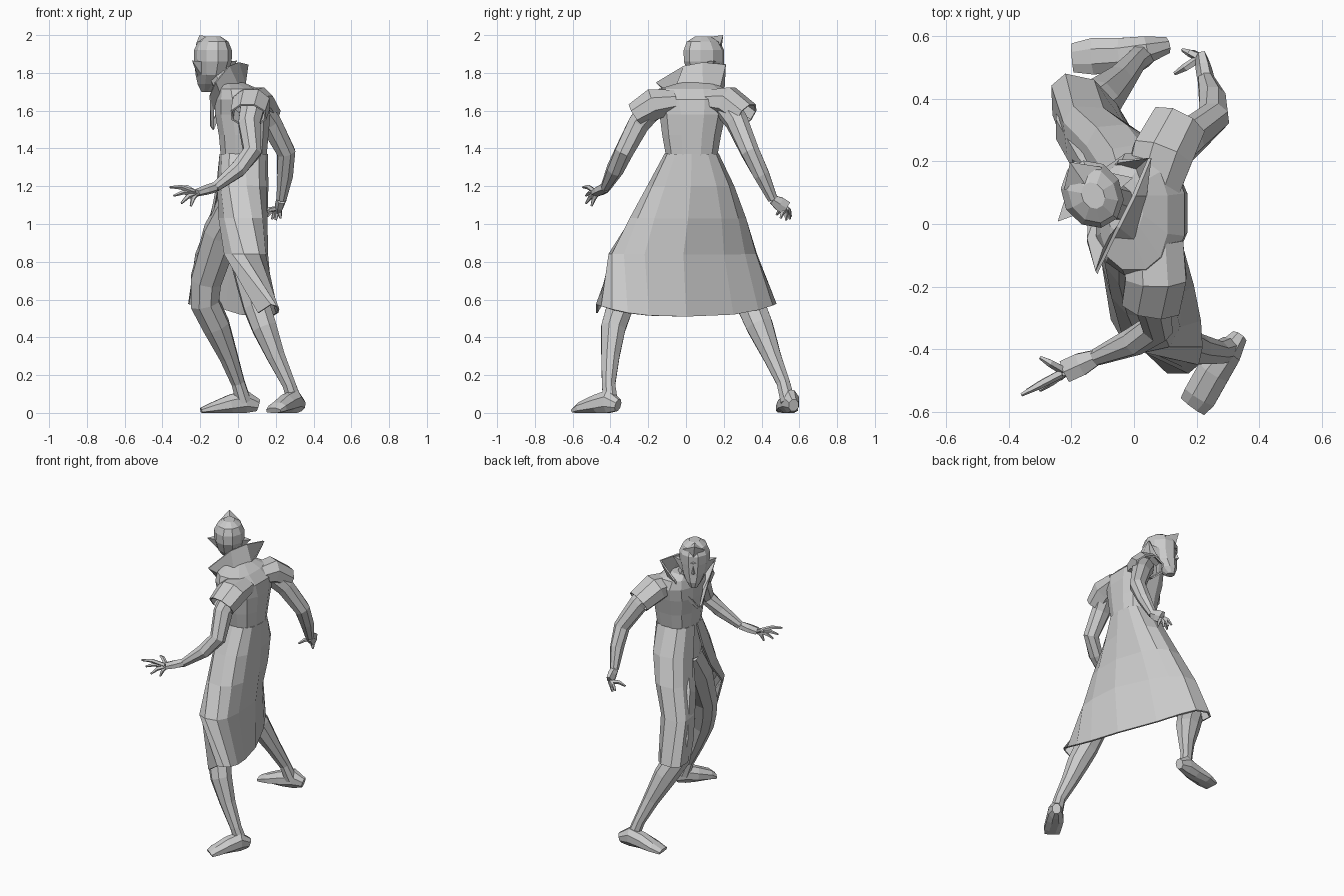
import bpy
import bmesh
from math import cos, sin, pi, radians, copysign
from mathutils import Vector

old = bpy.data.objects.get("Cube")
if old:
    bpy.data.objects.remove(old, do_unlink=True)

grey = bpy.data.materials.new("plain grey")
grey.use_nodes = True
grey.diffuse_color = (.6, .6, .6, 1)
grey.node_tree.nodes["Principled BSDF"].inputs["Base Color"].default_value = grey.diffuse_color


def loft(name, rings, closed=True, caps=True, thickness=0):
    """Skin a list of equal-length point rows into one flat-shaded object."""
    bm = bmesh.new()
    rows = [[bm.verts.new((p[0], p[1], max(p[2], 0))) for p in ring] for ring in rings]
    count = len(rows[0])
    for low, high in zip(rows, rows[1:]):
        for i in range(count if closed else count - 1):
            j = (i + 1) % count
            bm.faces.new((low[i], low[j], high[j], high[i]))
    if closed and caps:
        bm.faces.new(rows[0][::-1])
        bm.faces.new(rows[-1])
    bmesh.ops.recalc_face_normals(bm, faces=bm.faces)
    mesh = bpy.data.meshes.new(name)
    bm.to_mesh(mesh)
    bm.free()
    mesh.materials.append(grey)
    obj = bpy.data.objects.new(name, mesh)
    bpy.context.collection.objects.link(obj)
    if thickness:
        solid = obj.modifiers.new("cloth thickness", "SOLIDIFY")
        solid.thickness = thickness
        solid.offset = 0
    return obj


def tube(name, path, sides=8, reference=(1, 0, 0), caps=True, thickness=0):
    """Limb along a path of (x, y, z, side radius, up radius)."""
    points = [Vector(p[:3]) for p in path]
    rings = []
    for i, p in enumerate(path):
        ahead = points[min(i + 1, len(points) - 1)] - points[max(i - 1, 0)]
        side = ahead.cross(Vector(reference)).normalized()
        up = side.cross(ahead).normalized()
        angles = [(k + .5) * 2 * pi / sides for k in range(sides)]
        rings.append([points[i] + side * p[3] * cos(a) + up * p[-1] * sin(a) for a in angles])
    return loft(name, rings, True, caps, thickness)


def soft(value, power):
    return copysign(abs(value) ** power, value)


# Upper body of the coat: (height, centre x, centre y, half depth, half width)
torso = [(1.12, .02, .02, .1, .15), (1.24, .025, .025, .11, .15),
         (1.36, .03, .03, .125, .14), (1.47, .03, .03, .135, .16),
         (1.58, .025, .035, .15, .18), (1.66, .02, .03, .145, .2),
         (1.715, .0, .03, .11, .18), (1.75, -.03, .06, .06, .09)]
loft("coat_body", [[(cx + rx * soft(cos(a), .8), cy + ry * soft(sin(a), .8), z)
                    for a in [(k + .5) * pi / 6 for k in range(12)]]
                   for z, cx, cy, rx, ry in torso])

# Open coat skirt: the right panel swings forward, the left one back
# (height, centre x, centre y, half depth, half width, right lean, left lean, right wrap, left wrap)
skirt = [(1.37, .03, .03, .122, .138, 0, 0, 178, 178),
         (1.2, .025, .025, .13, .225, -.1, 0, 172, 172),
         (1.03, .02, .01, .13, .305, -.27, -.06, 162, 162),
         (.84, .01, -.015, .13, .39, -.42, -.1, 150, 140),
         (.575, 0, 0, .13, .475, -.42, -.3, 140, 98)]
rows = []
for z, cx, cy, rx, ry, right, left, right_wrap, left_wrap in skirt:
    row = []
    for k in range(-6, 7):
        a = radians(right_wrap if k > 0 else left_wrap) * k / 6
        y = ry * soft(sin(a), .7)
        x = cx + rx * soft(cos(a), .7) + y * (right if y > 0 else left)
        sag = 0
        if z < .6:
            sag = .045 if k == -6 else .065 * max(cos(a), 0) ** 2
        row.append((x, cy + y, z - sag))
    rows.append(row)
loft("coat_skirt", rows, closed=False, thickness=.012)

# Flared collar with two sharp tips, and its lapels
base = [(-.13, .04, 1.5), (-.13, 0, 1.6), (-.09, -.06, 1.68), (0, -.05, 1.73),
        (.035, .09, 1.74), (0, .17, 1.7), (-.09, .14, 1.6), (-.13, .06, 1.5)]
rim = [(-.145, .03, 1.52), (-.15, -.05, 1.68), (-.12, -.155, 1.75), (-.05, -.01, 1.835),
       (0, .09, 1.855), (.05, .21, 1.845), (-.05, .2, 1.73), (-.145, .07, 1.52)]
loft("collar", [base, rim], closed=False, thickness=.012)

# Head turned over the right shoulder
head_centre = Vector((-.133, .095, 0))
face_way = Vector((-.5, .86, 0))
side_way = Vector((.86, .5, 0))


def head_point(across, forward, z):
    return head_centre + side_way * across + face_way * forward + Vector((0, 0, z))


skull = [(1.7, .07, .025, .028), (1.74, .045, .055, .066), (1.79, .015, .08, .096),
         (1.86, 0, .096, .112), (1.92, 0, .097, .113), (1.965, -.005, .076, .092),
         (1.993, -.005, .036, .045)]
loft("head", [[head_point(w * cos(a), shift + l * sin(a), z)
               for a in [k * pi / 5 for k in range(10)]]
              for z, shift, w, l in skull])
tube("neck", [(-.03, .06, 1.66, .07), (-.1, .085, 1.8, .062)])


def spike(name, corners, tip):
    """Pointed piece from a base outline to a tip."""
    tip = Vector(tip)
    loft(name, [corners, [tip.lerp(Vector(c), .03) for c in corners]])


spike("hair_peak", [head_point(-.07, .06, 1.95), head_point(0, .105, 1.91), head_point(.07, .06, 1.95),
                    head_point(0, -.02, 1.985)], head_point(-.01, .125, 2.0))
spike("nose", [head_point(-.02, .09, 1.8), head_point(.02, .09, 1.8),
               head_point(0, .1, 1.87)], head_point(0, .13, 1.81))
spike("brow", [head_point(-.08, .06, 1.87), head_point(.08, .06, 1.87),
               head_point(0, .06, 1.91)], head_point(0, .122, 1.88))
for name, s in (("right_ear", 1), ("left_ear", -1)):
    spike(name, [head_point(s * .075, .03, 1.78), head_point(s * .085, .03, 1.86),
                 head_point(s * .085, -.03, 1.86), head_point(s * .075, -.01, 1.79)],
          head_point(s * .14, -.02, 1.865))

# Arms and short flared sleeves
tube("left_arm", [(.08, -.16, 1.64, .07), (.06, -.25, 1.53, .062), (.075, -.33, 1.38, .052),
                  (.0, -.375, 1.29, .047), (-.12, -.425, 1.195, .028)], reference=(0, 1, 0))
tube("right_arm", [(.09, .2, 1.64, .07), (.17, .27, 1.54, .062), (.255, .34, 1.38, .052),
                   (.25, .4, 1.26, .045), (.23, .46, 1.13, .028)], reference=(0, 1, 0))
tube("left_sleeve", [(.06, -.06, 1.65, .1, .06), (.07, -.17, 1.635, .1, .085),
                     (.055, -.26, 1.575, .095, .07)], reference=(0, 0, 1), caps=False, thickness=.01)
tube("right_sleeve", [(.06, .12, 1.65, .09, .06), (.09, .22, 1.645, .1, .085),
                      (.14, .32, 1.575, .09, .07)], reference=(0, 0, 1), caps=False, thickness=.01)


# Hands: a flat palm, then bent fingers from palm end to tip
def hand(name, wrist, palm, tips, reference):
    wrist, palm = Vector(wrist), Vector(palm)
    tube(name + "_palm", [(*wrist, .028), (*wrist.lerp(palm, .5), .042, .026),
                          (*palm, .042, .02)], 6, reference)
    for number, tip in enumerate(tips):
        tip = Vector(tip)
        root = palm.lerp(tip, .1)
        bend = palm.lerp(tip, .6) + Vector((0, 0, .012))
        tube(name + "_finger_" + str(number + 1),
             [(*root, .015), (*bend, .013), (*tip, .006)], 5, reference)


hand("left_hand", (-.12, -.425, 1.195), (-.22, -.47, 1.165),
     [(-.36, -.545, 1.195), (-.34, -.53, 1.15), (-.3, -.53, 1.11),
      (-.25, -.5, 1.095), (-.3, -.425, 1.195)], (0, 0, 1))
hand("right_hand", (.23, .46, 1.13), (.215, .53, 1.085),
     [(.155, .555, 1.04), (.18, .55, 1.025), (.2, .53, 1.02),
      (.225, .5, 1.03), (.13, .48, 1.05)], (1, 0, 0))

# Legs in a wide stride, right one forward
tube("right_leg", [(0, .09, 1.12, .1), (-.09, .19, .95, .1), (-.17, .31, .7, .088),
                   (-.175, .34, .58, .082), (-.115, .39, .46, .076), (-.05, .455, .3, .052),
                   (0, .515, .16, .038), (.03, .54, .06, .042)])
tube("left_leg", [(.02, -.04, 1.12, .1), (.02, -.15, .95, .1), (.07, -.31, .68, .08),
                  (.1, -.35, .56, .075), (.14, -.385, .45, .07), (.2, -.4, .3, .052),
                  (.27, -.41, .15, .038), (.3, -.4, .06, .042)])

# Feet
tube("right_foot", [(.105, .57, .04, .028, .035), (.04, .555, .06, .048, .065),
                    (-.04, .54, .045, .058, .055), (-.13, .535, .025, .063, .035),
                    (-.195, .53, .01, .05, .018)], reference=(0, 0, 1))
tube("left_foot", [(.335, -.36, .04, .028, .035), (.3, -.41, .06, .048, .065),
                   (.255, -.47, .045, .058, .055), (.21, -.55, .025, .058, .035),
                   (.188, -.58, .01, .05, .018)], reference=(0, 0, 1))
